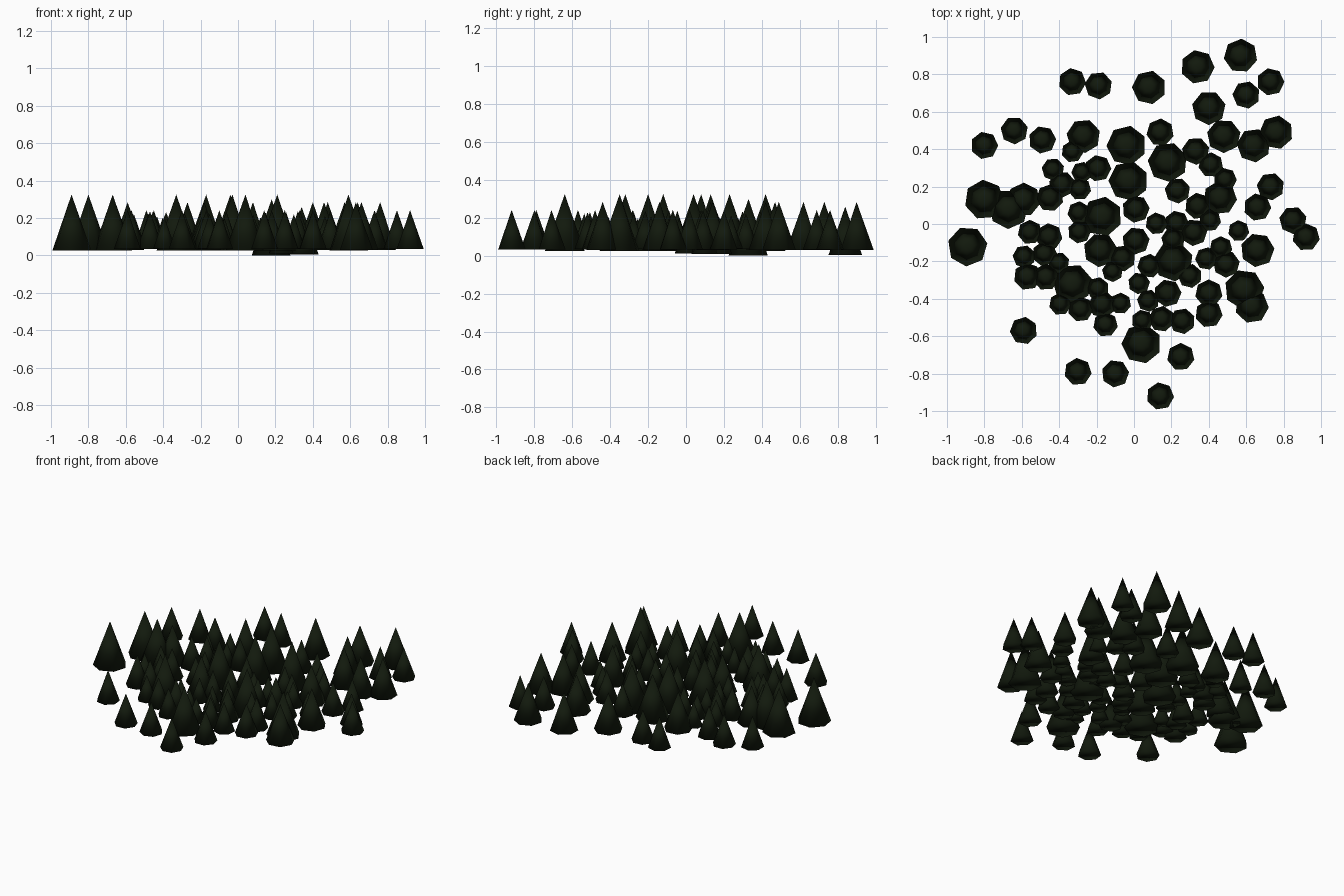
import bpy, bmesh, math, random
from mathutils import Matrix

if "Cube" in bpy.data.objects:
    bpy.data.objects.remove(bpy.data.objects["Cube"])

random.seed(4)
SIDES = 7
TREE_COUNT = 91

foliage = bpy.data.materials.new("dark_foliage")
foliage.diffuse_color = (0.006, 0.01, 0.004, 1)
foliage.use_nodes = True
foliage.node_tree.nodes["Principled BSDF"].inputs["Base Color"].default_value = foliage.diffuse_color

# Landmark trees, grouped by base radius
groves = {
    "giant_firs": (.107, [
        (.18, .33), (-.03, .23), (-.04, .42), (-.8, .13), (-.67, .08), (-.17, .04),
        (-.89, -.12), (.21, -.2), (.59, -.35), (-.33, -.32), (.04, -.64)]),
    "large_firs": (.091, [
        (.57, .9), (.34, .84), (.08, .73), (.4, .62), (.48, .47), (.76, .49),
        (.64, .42), (-.27, .47), (.66, -.14), (.63, -.44), (-.18, -.14),
        (.46, .14), (-.59, .13)]),
    "medium_firs": (.074, [
        (-.33, .76), (-.19, .74), (.73, .76), (.6, .69), (-.64, .5), (-.8, .42),
        (-.49, .45), (.73, .2), (.85, .02), (.92, -.07), (-.59, -.57), (-.3, -.79),
        (-.1, -.8), (.25, -.71), (.14, -.92), (.14, .49), (.33, .39), (-.45, .14),
        (.66, .09), (.4, -.37), (.4, -.48), (-.57, -.28), (-.17, -.43), (.18, -.37),
        (.01, .08), (.01, -.09)]),
}


def add_fir(bm, x, y, radius):
    """One closed low-poly cone; small trees sit slightly higher."""
    height = 2.8 * radius
    base = .054 - .27 * radius
    if math.hypot(x - .34, y - .84) < .05 or math.hypot(x - .2, y - .2) < .2:
        base -= .025                                  # dips in the ground
    place = (Matrix.Translation((x, y, base + height / 2))
             @ Matrix.Rotation(random.uniform(0, math.tau), 4, 'Z'))
    bmesh.ops.create_cone(bm, cap_ends=True, segments=SIDES, radius1=radius,
                          radius2=0, depth=height, matrix=place)


def plant(name, trees):
    bm = bmesh.new()
    for tree in trees:
        add_fir(bm, *tree)
    bmesh.ops.remove_doubles(bm, verts=bm.verts, dist=1e-5)
    for face in bm.faces:
        face.smooth = True
    mesh = bpy.data.meshes.new(name)
    bm.to_mesh(mesh)
    bm.free()
    mesh.materials.append(foliage)
    bpy.context.collection.objects.link(bpy.data.objects.new(name, mesh))


# Landmark trees
planted = []
for name, (radius, spots) in groves.items():
    trees = [(x, y, radius) for x, y in spots]
    plant(name, trees)
    planted += trees

# Younger trees fill the oval heart of the forest, keeping their distance
filler = []
for attempt in range(20000):
    if len(planted) >= TREE_COUNT:
        break
    angle, reach = random.uniform(0, math.tau), math.sqrt(random.random())
    x = .6 * reach * math.cos(angle)
    y = -.08 + .56 * reach * math.sin(angle)
    radius = random.uniform(.055, .073)
    if all(math.hypot(x - a, y - b) > .66 * (radius + r) for a, b, r in planted):
        planted.append((x, y, radius))
        filler.append((x, y, radius))
plant("young_firs", filler)
